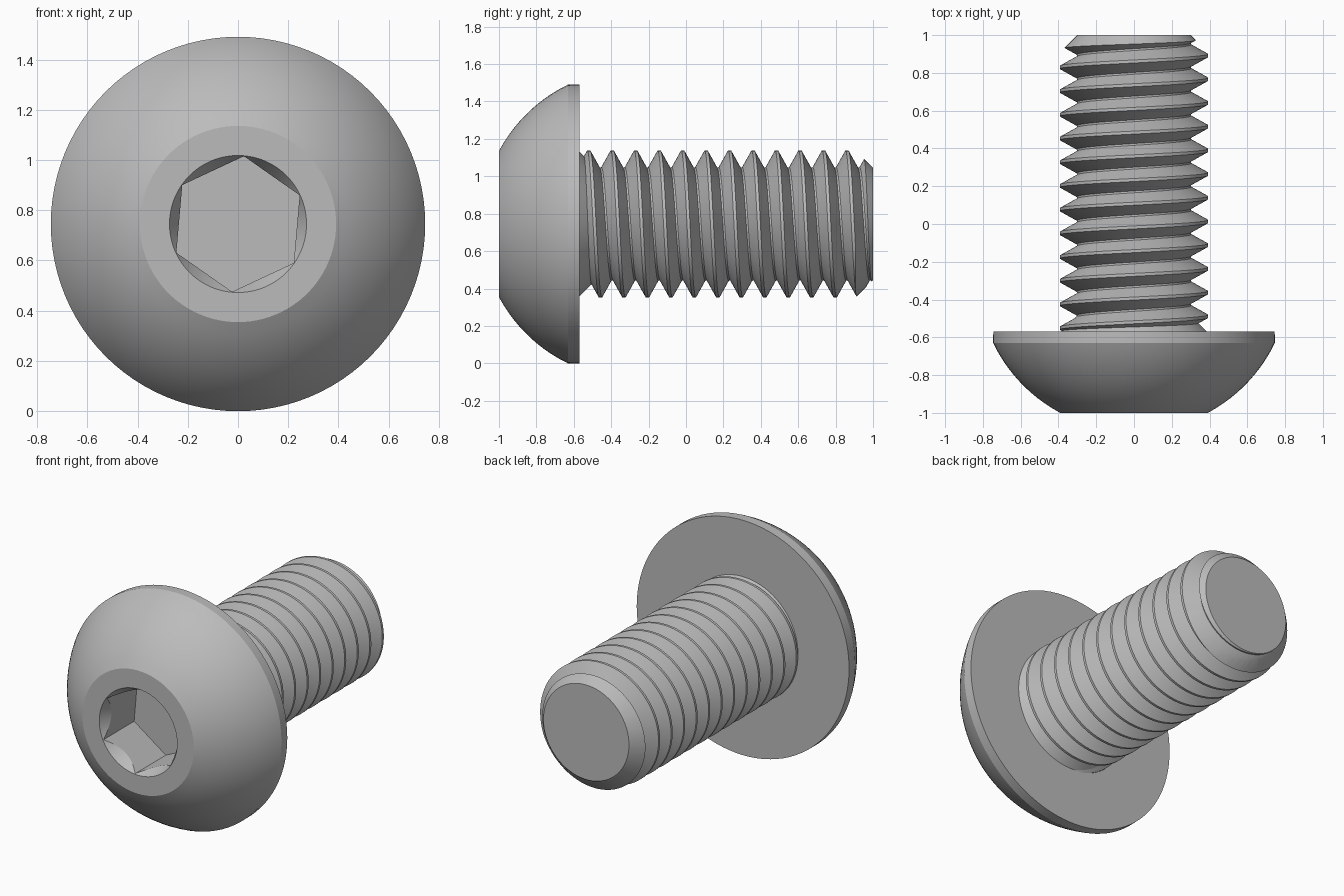
import bpy, bmesh
from math import sin, cos, pi, sqrt, radians

if "Cube" in bpy.data.objects:
    bpy.data.objects.remove(bpy.data.objects["Cube"], do_unlink=True)

AXIS_Z = 0.745                      # height of the screw axis
PITCH = 0.1255
ROOT, CREST = 0.303, 0.393          # thread radii
SEGS = 96

steel = bpy.data.materials.new("grey steel")
steel.use_nodes = True
grey = (0.5, 0.5, 0.5, 1)
steel.diffuse_color = grey
steel.node_tree.nodes["Principled BSDF"].inputs["Base Color"].default_value = grey


def point(r, y, a):
    """Angle a runs from the top towards +x around the screw axis."""
    return (r * sin(a), y, AXIS_Z + r * cos(a))


def finish(bm, name):
    bmesh.ops.recalc_face_normals(bm, faces=bm.faces)
    mesh = bpy.data.meshes.new(name)
    bm.to_mesh(mesh)
    bm.free()
    mesh.materials.append(steel)
    ob = bpy.data.objects.new(name, mesh)
    bpy.context.collection.objects.link(ob)
    return ob


def lathe(name, profile, segs=SEGS, turn=0.0):
    """Closed solid of revolution from (radius, y) pairs, capped at both ends."""
    bm = bmesh.new()
    rings = [[bm.verts.new(point(r, y, turn + 2 * pi * i / segs)) for i in range(segs)]
             for r, y in profile]
    for a, b in zip(rings, rings[1:]):
        for i in range(segs):
            j = (i + 1) % segs
            bm.faces.new((a[i], a[j], b[j], b[i]))
    bm.faces.new(rings[0])
    bm.faces.new(rings[-1])
    return finish(bm, name)


def cut(ob, operation, *cutters):
    """Apply boolean operations and discard the cutters."""
    for c in cutters:
        c.hide_render = True
        mod = ob.modifiers.new(operation.lower(), 'BOOLEAN')
        mod.operation, mod.object, mod.solver = operation, c, 'EXACT'
    graph = bpy.context.evaluated_depsgraph_get()
    mesh = bpy.data.meshes.new_from_object(ob.evaluated_get(graph))
    ob.modifiers.clear()
    ob.data = mesh
    for c in cutters:
        bpy.data.objects.remove(c, do_unlink=True)


def smooth(ob, angle):
    bpy.ops.object.select_all(action='DESELECT')
    ob.select_set(True)
    bpy.context.view_layer.objects.active = ob
    bpy.ops.object.shade_smooth_by_angle(angle=radians(angle))


# Button head: spherical dome, short rim, runout cone under the head
DOME_Y, DOME_R, STEPS = -0.27, 0.828, 14
dome = []
for i in range(STEPS + 1):
    y = -1 + 0.37 * i / STEPS
    dome.append((sqrt(DOME_R ** 2 - (y - DOME_Y) ** 2), y))
head = lathe("button_head", dome + [(0.745, -0.57), (0.387, -0.57), (0.29, -0.473)])

# Hex socket with a conical lead-in
lead_in = lathe("lead_in_cutter", [(0.302, -1.05), (0.215, -0.9)])
hexagon = lathe("hex_cutter", [(0.271, -1.1), (0.271, -0.69)], 6, radians(5))
cut(head, 'DIFFERENCE', lead_in, hexagon)
smooth(head, 25)

# Threaded shank: a helical ridge on a column grid, each turn joined to the next
flat_crest, flat_root = 0.016, 0.01
flank = (PITCH - flat_crest - flat_root) / 2
steps = [(ROOT, 0), (ROOT, flat_root), (CREST, flat_root + flank),
         (CREST, flat_root + flank + flat_crest)]
TURNS = 16
start = -0.52 - flat_root - flank - flat_crest / 2 - 2 * PITCH
bm = bmesh.new()
cols = []
for i in range(SEGS):
    a = 2 * pi * i / SEGS
    cols.append([bm.verts.new(point(r, start + PITCH * (t + i / SEGS) + dy, a))
                 for t in range(TURNS) for r, dy in steps])
n = len(cols[0])
for i in range(SEGS):
    last = i == SEGS - 1
    nxt, shift = cols[(i + 1) % SEGS], 4 if last else 0
    for k in range(n - 1 - shift):
        bm.faces.new((cols[i][k], cols[i][k + 1], nxt[k + 1 + shift], nxt[k + shift]))
# Close both ragged ends with fans to the axis
for y in (start - 0.05, start + PITCH * (TURNS + 1) + 0.05):
    hub = bm.verts.new((0, y, AXIS_Z))
    low = y < 0
    for e in [e for e in bm.edges if len(e.link_faces) == 1
              and hub not in e.verts
              and all((v.co.y < 0) == low for v in e.verts)]:
        bm.faces.new((e.verts[0], e.verts[1], hub))
shank = finish(bm, "threaded_shank")

# Trim to length with a chamfered tip
envelope = lathe("shank_envelope", [(0.45, -0.58), (0.45, 0.85), (0.3, 1.0)])
cut(shank, 'INTERSECT', envelope)
smooth(shank, 20)
